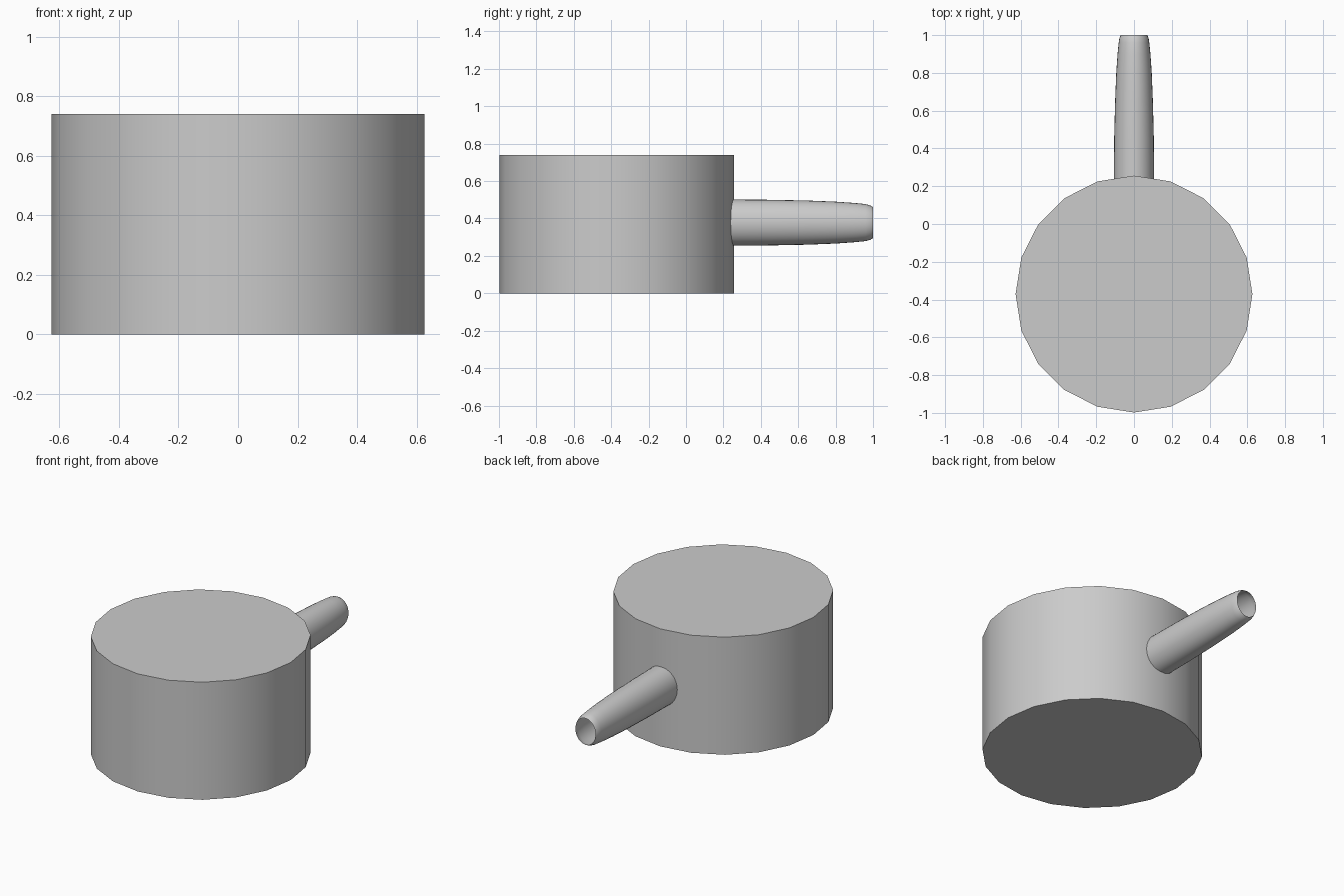
import bpy, bmesh, math

if "Cube" in bpy.data.objects:
    bpy.data.objects.remove(bpy.data.objects["Cube"])

# Pot body: 20-sided capped cylinder
bpy.ops.mesh.primitive_cylinder_add(vertices=20, radius=0.627, depth=0.74,
                                    location=(0, -0.371, 0.37))
body = bpy.context.object
body.name = "pot_body"
bpy.ops.object.shade_smooth_by_angle(angle=math.radians(30))

# Handle: oval tapered tube with an open end, (y, half width, half height)
profile = [(0.22, 0.107, 0.124), (0.45, 0.105, 0.122), (0.65, 0.100, 0.118),
           (0.80, 0.094, 0.112), (0.90, 0.087, 0.105), (0.96, 0.081, 0.099),
           (0.985, 0.077, 0.092), (1.0, 0.070, 0.083)]
sides, mid_z = 32, 0.378
bm = bmesh.new()
rings = []
for y, rx, rz in profile:
    rings.append([bm.verts.new((rx * math.cos(2 * math.pi * i / sides), y,
                                mid_z + rz * math.sin(2 * math.pi * i / sides)))
                  for i in range(sides)])
for a, b in zip(rings, rings[1:]):
    for i in range(sides):
        j = (i + 1) % sides
        bm.faces.new((a[i], b[i], b[j], a[j]))
mesh = bpy.data.meshes.new("handle")
bm.to_mesh(mesh)
bm.free()
handle = bpy.data.objects.new("handle", mesh)
bpy.context.collection.objects.link(handle)
bpy.ops.object.select_all(action='DESELECT')
handle.select_set(True)
bpy.context.view_layer.objects.active = handle
bpy.ops.object.shade_smooth_by_angle(angle=math.radians(40))
